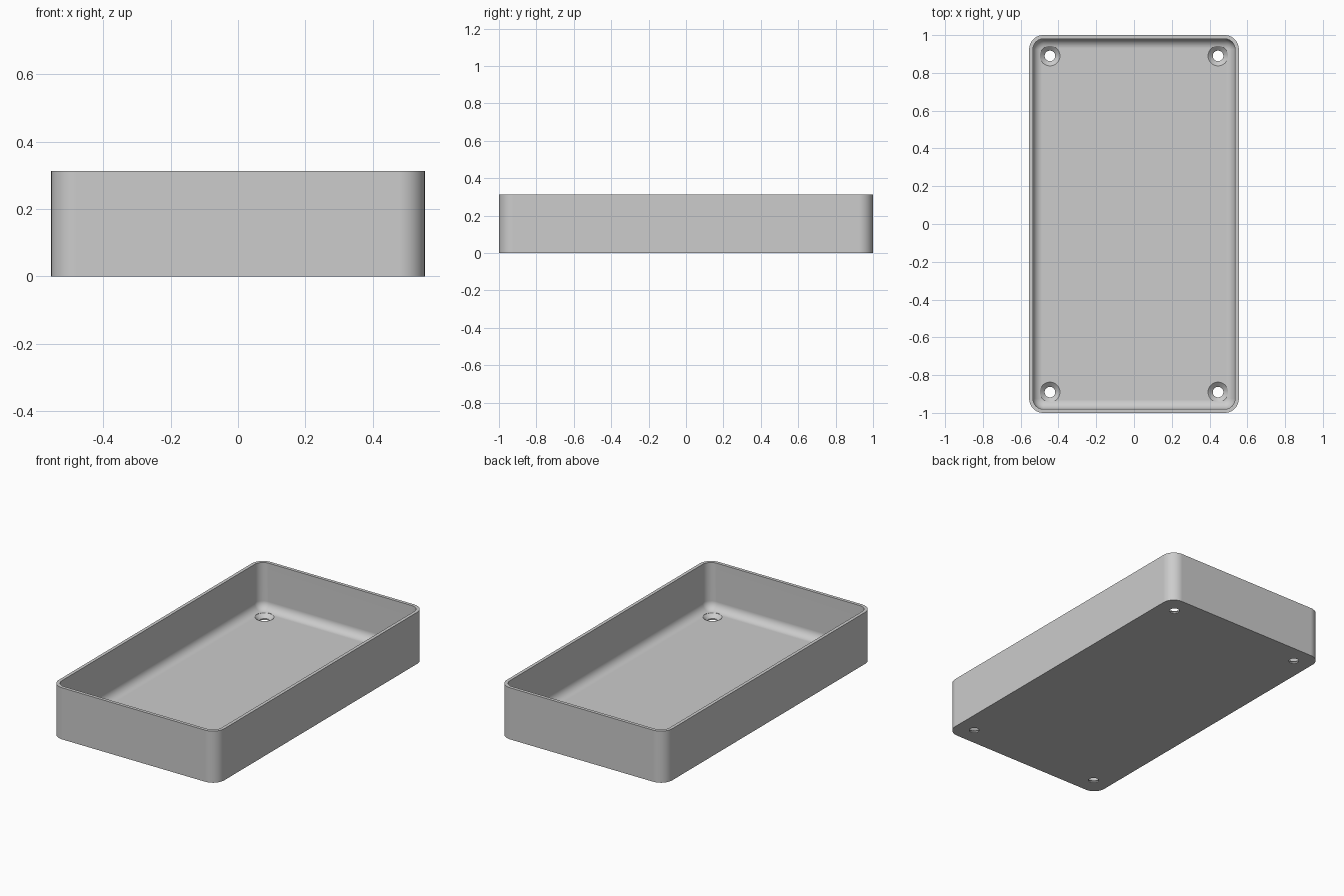
import bpy, bmesh, math

if "Cube" in bpy.data.objects:
    bpy.data.objects.remove(bpy.data.objects["Cube"], do_unlink=True)

HALF_X, HALF_Y, HEIGHT = 0.555, 1.0, 0.313
CORNER, WALL, FLOOR, FILLET = 0.075, 0.02, 0.03, 0.05
STEPS = 10

grey = bpy.data.materials.new("light grey")
grey.use_nodes = True
colour = (0.604, 0.604, 0.604, 1)
grey.diffuse_color = colour
grey.node_tree.nodes["Principled BSDF"].inputs["Base Color"].default_value = colour


def rounded_ring(bm, inset, z):
    """Rounded rectangle of vertices, moved inwards by inset."""
    radius = CORNER - inset
    verts = []
    for i, (sx, sy) in enumerate([(1, 1), (-1, 1), (-1, -1), (1, -1)]):
        for k in range(STEPS + 1):
            a = (i + k / STEPS) * math.pi / 2
            verts.append(bm.verts.new((sx * (HALF_X - CORNER) + radius * math.cos(a),
                                       sy * (HALF_Y - CORNER) + radius * math.sin(a), z)))
    return verts


def circle_ring(bm, x, y, radius, z, sides=40):
    turn = 2 * math.pi / sides
    return [bm.verts.new((x + radius * math.cos(i * turn), y + radius * math.sin(i * turn), z))
            for i in range(sides)]


def skin(bm, rings):
    """Join the rings in order and cap both ends."""
    n = len(rings[0])
    for a, b in zip(rings, rings[1:]):
        for i in range(n):
            j = (i + 1) % n
            bm.faces.new((a[i], a[j], b[j], b[i]))
    bm.faces.new(rings[0][::-1])
    bm.faces.new(rings[-1])


def make_object(name, bm):
    bmesh.ops.recalc_face_normals(bm, faces=bm.faces)
    mesh = bpy.data.meshes.new(name)
    bm.to_mesh(mesh)
    bm.free()
    mesh.materials.append(grey)
    obj = bpy.data.objects.new(name, mesh)
    bpy.context.collection.objects.link(obj)
    return obj


# Tray shell: outer wall, rim, inner wall, then a fillet down to the floor
profile = [(0, 0), (0, HEIGHT), (WALL, HEIGHT)]
for k in range(STEPS + 1):
    a = k / STEPS * math.pi / 2
    profile.append((WALL + FILLET * (1 - math.cos(a)), FLOOR + FILLET * (1 - math.sin(a))))
bm = bmesh.new()
skin(bm, [rounded_ring(bm, inset, z) for inset, z in profile])
tray = make_object("tray", bm)

# Countersunk screw holes in the four corners
bm = bmesh.new()
for x in (-0.445, 0.445):
    for y in (-0.89, 0.89):
        skin(bm, [circle_ring(bm, x, y, r, z) for r, z in
                  [(0.028, -0.05), (0.028, 0.008), (0.053, FLOOR), (0.053, 0.1)]])
cutter = make_object("hole_cutter", bm)
cutter.hide_render = True

cut = tray.modifiers.new("screw_holes", "BOOLEAN")
cut.operation = "DIFFERENCE"
cut.solver = "EXACT"
cut.object = cutter

bpy.ops.object.select_all(action="DESELECT")
tray.select_set(True)
bpy.context.view_layer.objects.active = tray
bpy.ops.object.modifier_apply(modifier=cut.name)
bpy.data.objects.remove(cutter, do_unlink=True)

# Smooth corners and fillet, crisp rim, flat floor and walls
bpy.ops.object.shade_smooth_by_angle(angle=math.radians(30))
weighted = tray.modifiers.new("flat_face_normals", "WEIGHTED_NORMAL")
weighted.keep_sharp = True
